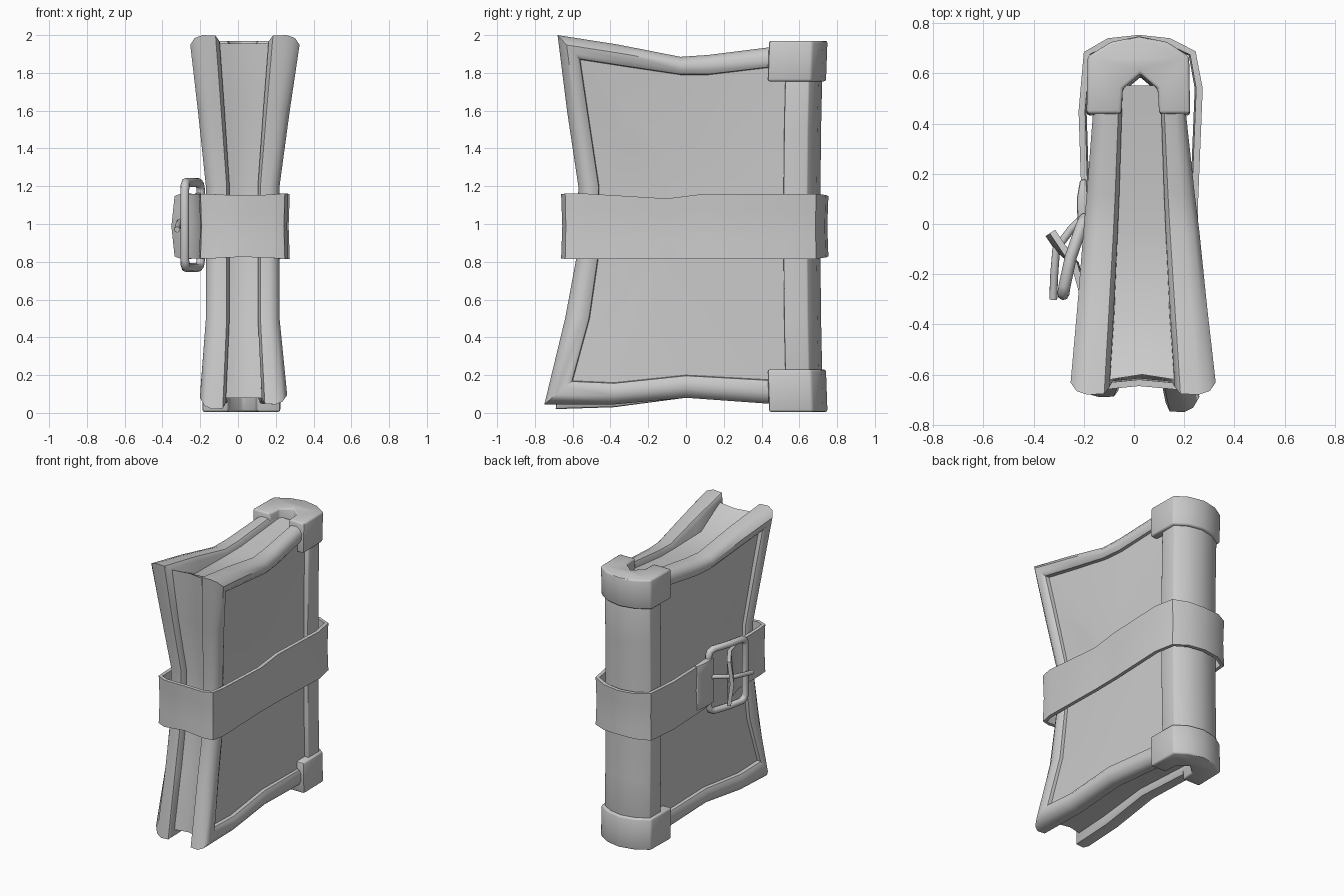
import bpy, bmesh, math
from mathutils import Vector

if "Cube" in bpy.data.objects:
    bpy.data.objects.remove(bpy.data.objects["Cube"])

def finish(bm, name, bevel=0.0, angle=35):
    bmesh.ops.remove_doubles(bm, verts=bm.verts, dist=1e-5)
    bmesh.ops.recalc_face_normals(bm, faces=bm.faces)
    if bevel:
        edges = [e for e in bm.edges if len(e.link_faces) == 2 and e.calc_face_angle(0) > 0.6]
        bmesh.ops.bevel(bm, geom=edges, offset=bevel, segments=2, profile=0.5, affect='EDGES')
    me = bpy.data.meshes.new(name)
    bm.to_mesh(me)
    bm.free()
    me.shade_smooth()
    me.set_sharp_from_angle(angle=math.radians(angle))
    ob = bpy.data.objects.new(name, me)
    bpy.context.collection.objects.link(ob)
    return ob

def loft(bm, rings, cap=True, closed=True):
    loops = [[bm.verts.new(p) for p in r] for r in rings]
    n = len(rings[0])
    for a, b in zip(loops, loops[1:]):
        for i in range(n if closed else n - 1):
            j = (i + 1) % n
            bm.faces.new((a[i], a[j], b[j], b[i]))
    if cap:
        bm.faces.new(loops[0])
        bm.faces.new(loops[-1])

def fan(bm, ring, centre):
    vs = [bm.verts.new(p) for p in ring]
    c = bm.verts.new(centre)
    for i in range(len(vs)):
        bm.faces.new((vs[i], vs[(i + 1) % len(vs)], c))

# Cover outline and inner panel outline, as (y, z)
OUT = [(-.68, 2.0), (-.36, 1.95), (-.03, 1.885), (.12, 1.895), (.56, 1.95), (.56, 1.0), (.56, .04),
       (0, .08), (-.38, .045), (-.75, .045), (-.64, .5), (-.575, .85), (-.57, 1.2), (-.63, 1.6)]
INN = [(-.56, 1.87), (-.3, 1.83), (-.03, 1.79), (.12, 1.79), (.54, 1.84), (.54, 1.0), (.54, .17),
       (0, .2), (-.38, .16), (-.6, .17), (-.51, .5), (-.46, .85), (-.46, 1.2), (-.52, 1.6)]

def mix(t, a=OUT, b=INN):
    return [(p[0] + (q[0] - p[0]) * t, p[1] + (q[1] - p[1]) * t) for p, q in zip(a, b)]

def flare(y, z):
    w = min(1, max(0, (.45 - y) / 1.1))
    top = max(0, (z - 1.2) / .8)
    low = max(0, (.5 - z) / .4)
    return w * (top + .35 * min(1, low))

def x_out(s, y, z):
    w = min(1, max(0, (.5 - y) / .5))
    return .195 + .025 * w + .115 * flare(y, z) if s > 0 else -.155 - .015 * w - .09 * flare(y, z)

def x_in(s, y, z):
    return .105 + .06 * flare(y, z) if s > 0 else -.045 - .055 * flare(y, z)

# Flared covers with a padded border and a sunken panel
def cover(s, name):
    out = list(OUT)
    if s < 0:
        out[9], out[8] = (-.69, .02), (-.38, .03)
    def ring(t, depth, k=1.0):
        r = []
        for y, z in mix(t, out):
            y, z = y * k, 1 + (z - 1) * k
            a, b = x_in(s, y, z), x_out(s, y, z)
            r.append((a + (b - a) * depth, y, z))
        return r
    rings = [ring(.25, 0), ring(.02, .12), ring(0, .55), ring(.12, .82), ring(.4, 1),
             ring(.75, 1), ring(.97, .88), ring(1, .7), ring(1, .7, .5)]
    bm = bmesh.new()
    loft(bm, rings, cap=False)
    m = x_in(s, 0, 1) + (x_out(s, 0, 1) - x_in(s, 0, 1)) * .7
    fan(bm, rings[-1], (m, 0, 1))
    mid = ring(.25, 0, .5)
    loft(bm, [rings[0], mid], cap=False)
    fan(bm, mid, (x_in(s, 0, 1), 0, 1))
    finish(bm, name, angle=42)

cover(1, "right_cover")
cover(-1, "left_cover")

# Page block between the covers, its top dipping behind the front edge
bm = bmesh.new()
page = mix(.4)
page[0], page[9] = (-.62, 1.955), (-.64, .08)
page[1] = (-.38, 1.84)
rings = []
for t in (-.12, .15, .5, .85, 1.12):
    sag = .02 * (1 - abs(2 * t - 1))
    r = []
    for y, z in page:
        a, b = x_in(-1, y, z), x_in(1, y, z)
        r.append((a + (b - a) * t, y + (sag if y < -.4 else 0), z))
    rings.append(r)
loft(bm, rings)
finish(bm, "pages")

# Rounded spine and its two end caps: a U section swept upwards
def u_section(grow, arm):
    outer = [(-.165, arm), (-.165, .655), (-.08, .705), (.02, .725), (.12, .705), (.2, .655), (.2, arm)]
    inner = [(.1, arm), (.095, .54), (.025, .6), (-.045, .54), (-.05, arm)]
    o = []
    for x, y in outer:
        d = Vector((x - .02, max(0, y - .53)))
        d = d.normalized() * grow
        o.append((x + d.x, y + d.y))
    return o + inner

def spine_part(name, grow, arm, levels, bevel):
    bm = bmesh.new()
    loft(bm, [[(x, y - dy, z) for x, y in u_section(grow, arm)] for z, dy in levels])
    finish(bm, name, bevel, 45)

spine_part("spine", 0, .53, [(.03, 0), (.5, .01), (1, .015), (1.5, .01), (1.94, 0)], .006)
spine_part("top_spine_cap", .024, .44, [(1.755, .008), (1.97, 0)], .012)
spine_part("bottom_spine_cap", .024, .44, [(0.005, 0), (.23, .008)], .012)

# Strap round the book, ending in a tail that pokes out of the buckle: (x, y, half height)
path = [(-.325, -.03, .16), (-.285, -.09, .175), (-.235, -.16, .17), (-.195, -.3, .17), (-.19, -.55, .17),
        (-.185, -.62, .172), (-.13, -.645, .17), (.02, -.63, .162), (.18, -.645, .168), (.235, -.63, .174),
        (.25, -.55, .174), (.238, -.1, .172), (.24, .1, .172), (.258, .54, .172), (.232, .68, .172),
        (.14, .725, .165), (.02, .738, .16), (-.1, .725, .165), (-.185, .68, .172), (-.205, .45, .172),
        (-.195, .15, .17), (-.19, .02, .165)]
THICK = .026
pts = [Vector((x, y)) for x, y, h in path]
rings = []
for i, (x, y, h) in enumerate(path):
    d = (pts[min(i + 1, len(pts) - 1)] - pts[max(i - 1, 0)]).normalized()
    n = Vector((d.y, -d.x)) * THICK / 2
    dip = .025 if (x, y) == (.238, -.1) else 0
    ring = []
    for side, heights in ((1, (-1, -.5, 0, .5, 1)), (-1, (1, .5, 0, -.5, -1))):
        for k in heights:
            pinch = .02 * (1 - abs(k)) if i < 2 else .006 * (abs(k) - .5)
            p = pts[i] + n * side + n.normalized() * pinch
            ring.append((p.x, p.y, .988 + h * k - (dip if k == 1 else 0)))
    rings.append(ring)
bm = bmesh.new()
loft(bm, rings)
finish(bm, "strap", 0, 40)

# Metal tubes for the buckle
def tube(name, points, radius, cyclic=False):
    cu = bpy.data.curves.new(name, 'CURVE')
    cu.dimensions = '3D'
    cu.bevel_depth = radius
    cu.bevel_resolution = 2
    cu.use_fill_caps = True
    sp = cu.splines.new('POLY')
    sp.points.add(len(points) - 1)
    for p, co in zip(sp.points, points):
        p.co = (*co, 1)
    sp.use_cyclic_u = cyclic
    ob = bpy.data.objects.new(name, cu)
    bpy.context.collection.objects.link(ob)

# Buckle frame: rounded rectangle leaning away from the cover
def frame_point(u, z):
    return (-.197 - .085 * u - .012 * math.sin(math.pi * u), .02 - .3 * u, z)
rect = [(0, .81), (.03, .785), (.12, .77), (.5, .77), (.88, .77), (.97, .785), (1, .81)]
frame = [frame_point(u, z) for u, z in rect] + [frame_point(u, 1.99 - z) for u, z in reversed(rect)]
tube("buckle_frame", frame, .024, True)

# Buckle prong pinning the tail
tube("buckle_prong", [(-.2, .03, 1.03), (-.25, -.02, 1.025), (-.31, -.1, 1.01), (-.318, -.2, .99),
                      (-.322, -.3, .97)], .016)

# Fold of strap gripping the buckle bar
bm = bmesh.new()
fold = [(-.19, .18), (-.215, .175), (-.228, .1), (-.225, 0), (-.2, -.012), (-.18, .05)]
loft(bm, [[(x, y, z) for x, y in fold] for z in (.84, .9, 1.1, 1.165)])
finish(bm, "strap_fold", .008)
